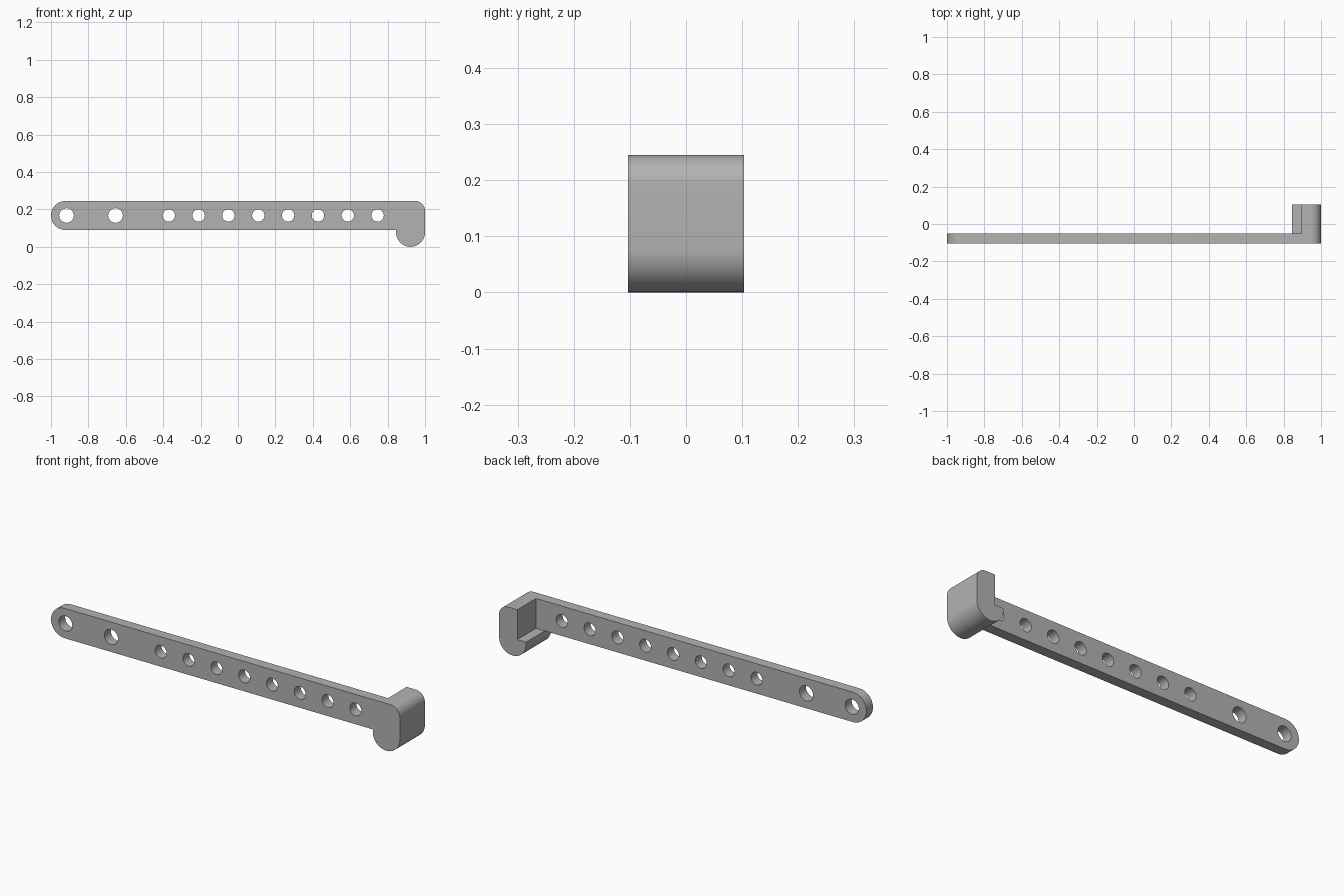
import bpy
import bmesh
from math import cos, sin, radians

cube = bpy.data.objects.get("Cube")
if cube:
    bpy.data.objects.remove(cube, do_unlink=True)

FRONT, BACK, PLATE_BACK = -0.103, 0.103, -0.05
TOP, ARM_BOTTOM, FOOT_LEFT = 0.245, 0.09, 0.845
ARM_R = (TOP - ARM_BOTTOM) / 2
FOOT_R = (1 - FOOT_LEFT) / 2
ARM_MID = (TOP + ARM_BOTTOM) / 2

grey = bpy.data.materials.new("plain grey")
grey.use_nodes = True
colour = (0.45, 0.45, 0.45, 1)
grey.diffuse_color = colour
grey.node_tree.nodes["Principled BSDF"].inputs["Base Color"].default_value = colour


def arc(x, z, r, start, end, steps=24):
    angles = [radians(start + (end - start) * i / steps) for i in range(steps + 1)]
    return [(x + r * cos(a), z + r * sin(a)) for a in angles]


def prisms(name, profiles, y0, y1):
    """One object made of side profiles extruded from y0 to y1."""
    bm = bmesh.new()
    for points in profiles:
        face = bm.faces.new([bm.verts.new((x, y0, z)) for x, z in points])
        moved = bmesh.ops.extrude_face_region(bm, geom=[face])["geom"]
        verts = [v for v in moved if isinstance(v, bmesh.types.BMVert)]
        bmesh.ops.translate(bm, verts=verts, vec=(0, y1 - y0, 0))
    bmesh.ops.recalc_face_normals(bm, faces=bm.faces)
    mesh = bpy.data.meshes.new(name)
    bm.to_mesh(mesh)
    bm.free()
    mesh.materials.append(grey)
    obj = bpy.data.objects.new(name, mesh)
    bpy.context.collection.objects.link(obj)
    return obj


def cut(target, cutter):
    cutter.hide_render = True
    bpy.ops.object.select_all(action="DESELECT")
    bpy.context.view_layer.objects.active = target
    target.select_set(True)
    mod = target.modifiers.new("cut", "BOOLEAN")
    mod.operation = "DIFFERENCE"
    mod.solver = "EXACT"
    mod.object = cutter
    bpy.ops.object.modifier_apply(modifier=mod.name)
    bpy.data.objects.remove(cutter, do_unlink=True)


# Full-depth outline: rounded arm end, soft top corner and round foot
outline = (arc(-1 + ARM_R, ARM_MID, ARM_R, 90, 270)
           + [(FOOT_LEFT, ARM_BOTTOM)]
           + arc(1 - FOOT_R, FOOT_R, FOOT_R, 180, 360)
           + arc(0.947, TOP - 0.053, 0.053, 0, 90, 12))
bracket = prisms("hooked_arm", [outline], FRONT, BACK)

# Cut away the back so only the thin arm and the hook with its lip remain
step = FOOT_LEFT - 0.001
pocket = [(-1.1, 0.3), (0.895, 0.3), (0.895, ARM_BOTTOM),
          (step, ARM_BOTTOM), (step, 0.05), (-1.1, 0.05)]
cut(bracket, prisms("pocket_cutter", [pocket], PLATE_BACK, 0.2))

# Two larger holes near the end, then a row of eight
holes = [(-0.917, 0.039), (-0.655, 0.039)]
holes += [(-0.37 + 0.1595 * i, 0.033) for i in range(8)]
circles = [arc(x, ARM_MID, r, 0, 360, 32)[:-1] for x, r in holes]
cut(bracket, prisms("hole_cutters", circles, -0.2, 0))

bpy.ops.object.shade_smooth_by_angle(angle=radians(30))
